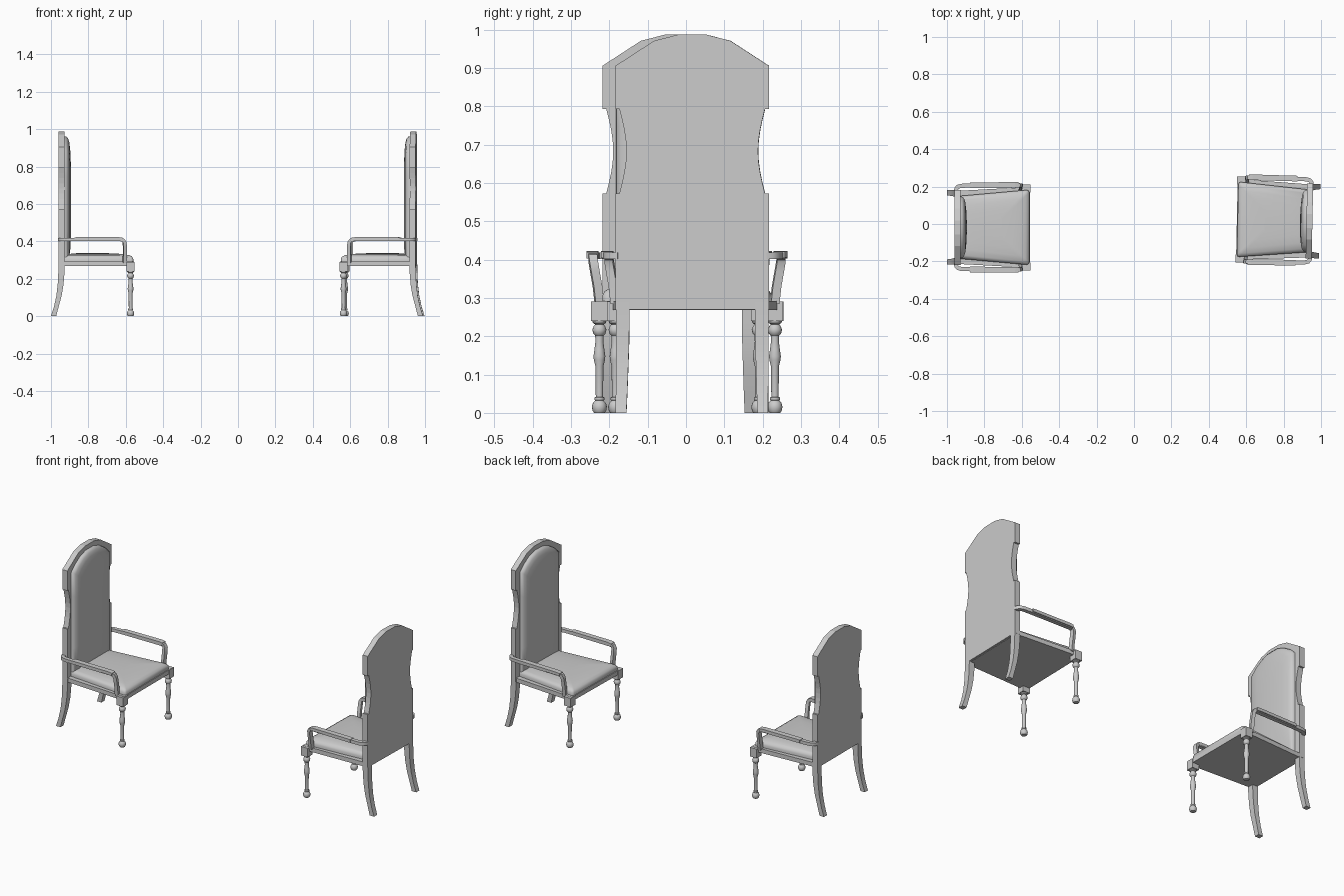
import bpy, math
from mathutils import Vector, Matrix

if "Cube" in bpy.data.objects:
    bpy.data.objects.remove(bpy.data.objects["Cube"])

CX = -0.775  # chair centre used to read the profile coordinates
PLACES = [Matrix.Translation((CX, -0.018, 0)),
          Matrix.Translation((0.769, 0.020, 0)) @ Matrix.Rotation(math.radians(178.8), 4, 'Z')]


def add(name, verts, faces, mirror=False, smooth=None):
    """Make a part for both chairs; mirror copies it to the other side of the chair."""
    me = bpy.data.meshes.new(name)
    me.from_pydata([(v[0] - CX, v[1], v[2]) for v in verts], [], faces)
    import bmesh
    bm = bmesh.new()
    bm.from_mesh(me)
    bmesh.ops.recalc_face_normals(bm, faces=bm.faces)
    bm.to_mesh(me)
    bm.free()
    for i, m in enumerate(PLACES):
        ob = bpy.data.objects.new(f"{name}_{i + 1}", me)
        bpy.context.collection.objects.link(ob)
        ob.matrix_world = m
        if mirror:
            ob.modifiers.new("Mirror", 'MIRROR').use_axis = (False, True, False)
            ob.modifiers["Mirror"].use_mirror_merge = False
        if smooth and i == 0:
            bpy.ops.object.select_all(action='DESELECT')
            ob.select_set(True)
            bpy.context.view_layer.objects.active = ob
            bpy.ops.object.shade_smooth_by_angle(angle=math.radians(smooth))


def loft(name, rings, **kw):
    """Join equal-length rings of points with quads and cap both ends."""
    n = len(rings[0])
    verts = [p for r in rings for p in r]
    faces = [(k * n + i, k * n + (i + 1) % n, (k + 1) * n + (i + 1) % n, (k + 1) * n + i)
             for k in range(len(rings) - 1) for i in range(n)]
    faces += [tuple(range(n)), tuple(range((len(rings) - 1) * n, len(rings) * n))]
    add(name, verts, faces, **kw)


def sweep(name, path, w, h, **kw):
    """Sweep a rectangle along a path, carrying its orientation along."""
    pts = [Vector(p) for p in path]
    up, rings = Vector((0, 0, 1)), []
    for i, p in enumerate(pts):
        t = (pts[min(i + 1, len(pts) - 1)] - pts[max(i - 1, 0)]).normalized()
        up = (up - t * up.dot(t)).normalized()
        s = t.cross(up)
        rings.append([p + s * a * w / 2 + up * b * h / 2
                      for a, b in ((-1, -1), (1, -1), (1, 1), (-1, 1))])
    loft(name, rings, **kw)


def box(name, x0, x1, y0, y1, z0, z1, **kw):
    loft(name, [[(x0, y0, z), (x1, y0, z), (x1, y1, z), (x0, y1, z)] for z in (z0, z1)], **kw)


def symmetric(half):
    return half + [(-y, z) for y, z in reversed(half)]


# tall back panel with waisted sides and arched top
waist = [(0.19 - 0.018 * math.sin(math.pi * i / 8), 0.573 + 0.22 * i / 8) for i in range(9)]
half = ([(0.2, 0.27), (0.2, 0.573)] + waist +
        [(0.2, 0.793), (0.2, 0.906), (0.1, 0.971), (0.038, 0.987)])
outline = symmetric(half)
loft("back_panel", [[(x, y, z) for y, z in outline] for x in (-0.96, -0.928)])

# padded back cushion
pad = symmetric([(0.165, 0.29), (0.165, 0.45), (0.165, 0.6), (0.165, 0.75), (0.165, 0.885),
                 (0.13, 0.918), (0.085, 0.946), (0.035, 0.962)])
rings = []
for x, d in ((-0.93, 0), (-0.917, 0.002), (-0.908, 0.012), (-0.902, 0.03),
             (-0.897, 0.07), (-0.894, 0.13)):
    rings.append([(x, y * (1 - d / 0.165), 0.6 + (z - 0.6) * (1 - d / 0.34)) for y, z in pad])
loft("back_cushion", rings, smooth=50)

# seat frame, tapering to the rear
loft("seat_frame", [[(-0.95, -0.195, z), (-0.556, -0.216, z), (-0.556, 0.216, z), (-0.95, 0.195, z)]
                    for z in (0.268, 0.292)])

# domed seat cushion
rings = []
for z, d in ((0.29, 0), (0.307, 0), (0.318, 0.006), (0.326, 0.02), (0.332, 0.05),
             (0.335, 0.09), (0.337, 0.14)):
    xb, xf, yb, yf, c = -0.93, -0.56 - d, 0.168 - d, 0.2 - d, 0.012
    xb += d * 0.5
    side = [(xb, yb), (xf - c, yf), (xf - c * 0.3, yf - c * 0.3), (xf, yf - c)]
    rings.append([(x, y, z) for x, y in side] + [(x, -y, z) for x, y in reversed(side)])
loft("seat_cushion", rings, smooth=50)

# turned front legs under square corner blocks
box("leg_block", -0.596, -0.553, 0.187, 0.23, 0.24, 0.291, mirror=True)
profile = [(0.242, 0.019), (0.235, 0.017), (0.231, 0.011), (0.226, 0.015), (0.217, 0.0185),
           (0.207, 0.016), (0.202, 0.011), (0.185, 0.0105), (0.165, 0.013), (0.148, 0.0155),
           (0.138, 0.0145), (0.122, 0.0105), (0.042, 0.0095), (0.04, 0.013), (0.034, 0.013),
           (0.032, 0.011), (0.026, 0.017), (0.016, 0.0195), (0.006, 0.018), (0, 0.014)]
loft("front_leg", [[(-0.5745 + r * math.cos(a), 0.208 + r * math.sin(a), z)
                    for a in (math.tau * i / 16 for i in range(16))] for z, r in profile],
     mirror=True, smooth=40)

# curved rear legs: height, rear x, front x, inner y
rear = [(0.29, -0.96, -0.926, 0.164), (0.23, -0.961, -0.928, 0.164), (0.17, -0.964, -0.933, 0.165),
        (0.11, -0.971, -0.943, 0.167), (0.05, -0.984, -0.959, 0.169), (0, -1.0, -0.972, 0.171)]
loft("rear_leg", [[(b, y, z), (f, y, z), (f, 0.199, z), (b, 0.199, z)] for z, b, f, y in rear],
     mirror=True, smooth=30)

# arms that wrap from the back and bend down to the seat
arm = [(-0.952, 0.193, 0.41), (-0.95, 0.207, 0.41), (-0.942, 0.217, 0.41), (-0.925, 0.222, 0.41),
       (-0.87, 0.224, 0.41), (-0.63, 0.225, 0.41), (-0.613, 0.225, 0.406), (-0.606, 0.224, 0.394),
       (-0.605, 0.22, 0.37), (-0.605, 0.213, 0.33), (-0.606, 0.208, 0.285)]
sweep("arm", arm, 0.022, 0.018, mirror=True, smooth=35)

# arm rest pads on the arms
sweep("arm_pad", [(-0.875, 0.225, 0.413), (-0.86, 0.225, 0.414), (-0.635, 0.227, 0.414),
                  (-0.618, 0.227, 0.411)], 0.03, 0.017, mirror=True)
